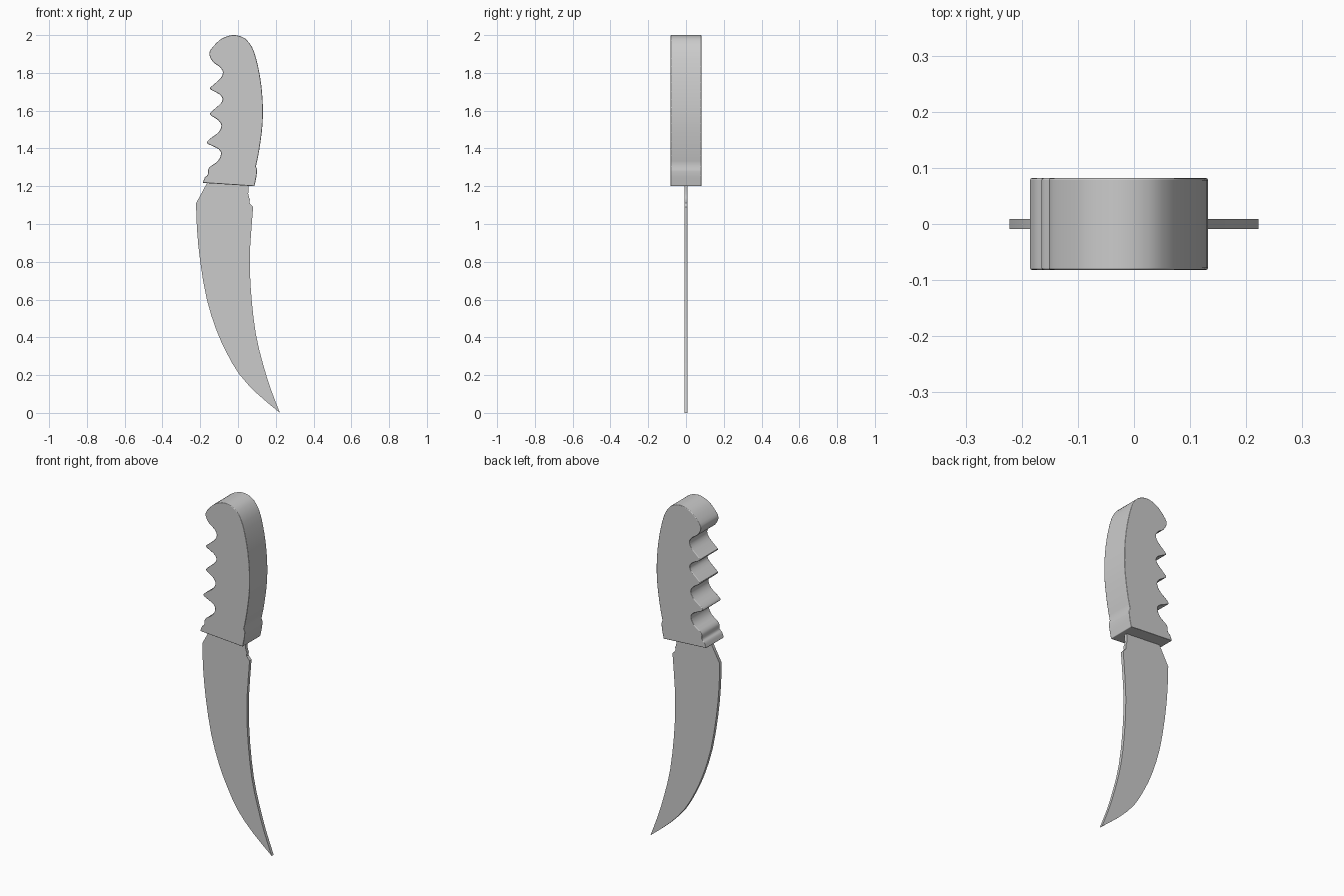
import bpy, bmesh, math
from mathutils import Vector


def smooth_run(pts, n):
    """Catmull-Rom through an open run of points; the ends stay sharp corners."""
    p = [Vector(q) for q in pts]
    p = [2 * p[0] - p[1]] + p + [2 * p[-1] - p[-2]]
    out = []
    for a, b, c, d in zip(p, p[1:], p[2:], p[3:]):
        for i in range(n):
            t = i / n
            out.append(0.5 * (2 * b + (c - a) * t + (2 * a - 5 * b + 4 * c - d) * t * t
                              + (3 * b - a - 3 * c + d) * t ** 3))
    return out


def slab(name, runs, half, n, bevel=0):
    """Closed x-z outline, made of runs joined at corners, extruded along y."""
    outline = [q for r, nxt in zip(runs, runs[1:] + runs[:1])
               for q in smooth_run(r + [nxt[0]], n if len(r) > 1 else 1)]
    bm = bmesh.new()
    face = bm.faces.new([bm.verts.new((q.x, -half, q.y)) for q in outline])
    ext = bmesh.ops.extrude_face_region(bm, geom=[face])
    new = [v for v in ext["geom"] if isinstance(v, bmesh.types.BMVert)]
    bmesh.ops.translate(bm, verts=new, vec=(0, 2 * half, 0))
    bmesh.ops.recalc_face_normals(bm, faces=bm.faces)
    me = bpy.data.meshes.new(name)
    bm.to_mesh(me)
    bm.free()
    ob = bpy.data.objects.new(name, me)
    bpy.context.collection.objects.link(ob)
    me.shade_smooth()
    me.set_sharp_from_angle(angle=math.radians(35))
    if bevel:
        m = ob.modifiers.new("soft_edges", "BEVEL")
        m.width, m.segments, m.limit_method = bevel, 2, "ANGLE"
        m.angle_limit = math.radians(60)
        m.harden_normals = True
    return ob


# Handle: flat foot, finger grooves up the left, rounded pommel, curved back
handle = [
    [(-0.187, 1.218), (-0.175, 1.247), (-0.160, 1.262), (-0.154, 1.297), (-0.108, 1.332),
     (-0.090, 1.370), (-0.102, 1.396), (-0.140, 1.415), (-0.165, 1.430),
     (-0.150, 1.450), (-0.105, 1.484), (-0.088, 1.520), (-0.105, 1.550), (-0.148, 1.580),
     (-0.132, 1.602), (-0.092, 1.638), (-0.082, 1.664), (-0.100, 1.688), (-0.148, 1.715),
     (-0.132, 1.735), (-0.092, 1.772), (-0.080, 1.803), (-0.095, 1.830), (-0.130, 1.856),
     (-0.151, 1.893), (-0.143, 1.925), (-0.098, 1.973), (-0.056, 1.994), (-0.022, 2.000),
     (0.015, 1.993), (0.050, 1.970), (0.085, 1.912), (0.115, 1.790), (0.130, 1.660),
     (0.130, 1.530), (0.113, 1.395)],
    [(0.095, 1.305)], [(0.101, 1.288), (0.098, 1.255)], [(0.087, 1.200)],
]
slab("handle", handle, 0.082, 3, 0.004)

# Blade: thin curved plate whose tang runs up into the handle
blade = [
    [(0.060, 1.235)], [(-0.150, 1.245)], [(-0.165, 1.215)],
    [(-0.222, 1.110), (-0.217, 0.970), (-0.200, 0.800), (-0.165, 0.600), (-0.115, 0.440),
     (-0.063, 0.324), (0.005, 0.207), (0.100, 0.103)],
    [(0.222, 0.000), (0.175, 0.122), (0.132, 0.260), (0.095, 0.414), (0.072, 0.600),
     (0.063, 0.760), (0.065, 0.890)],
    [(0.080, 1.090), (0.061, 1.112), (0.063, 1.130), (0.054, 1.160)],
]
slab("blade", blade, 0.009, 2)
